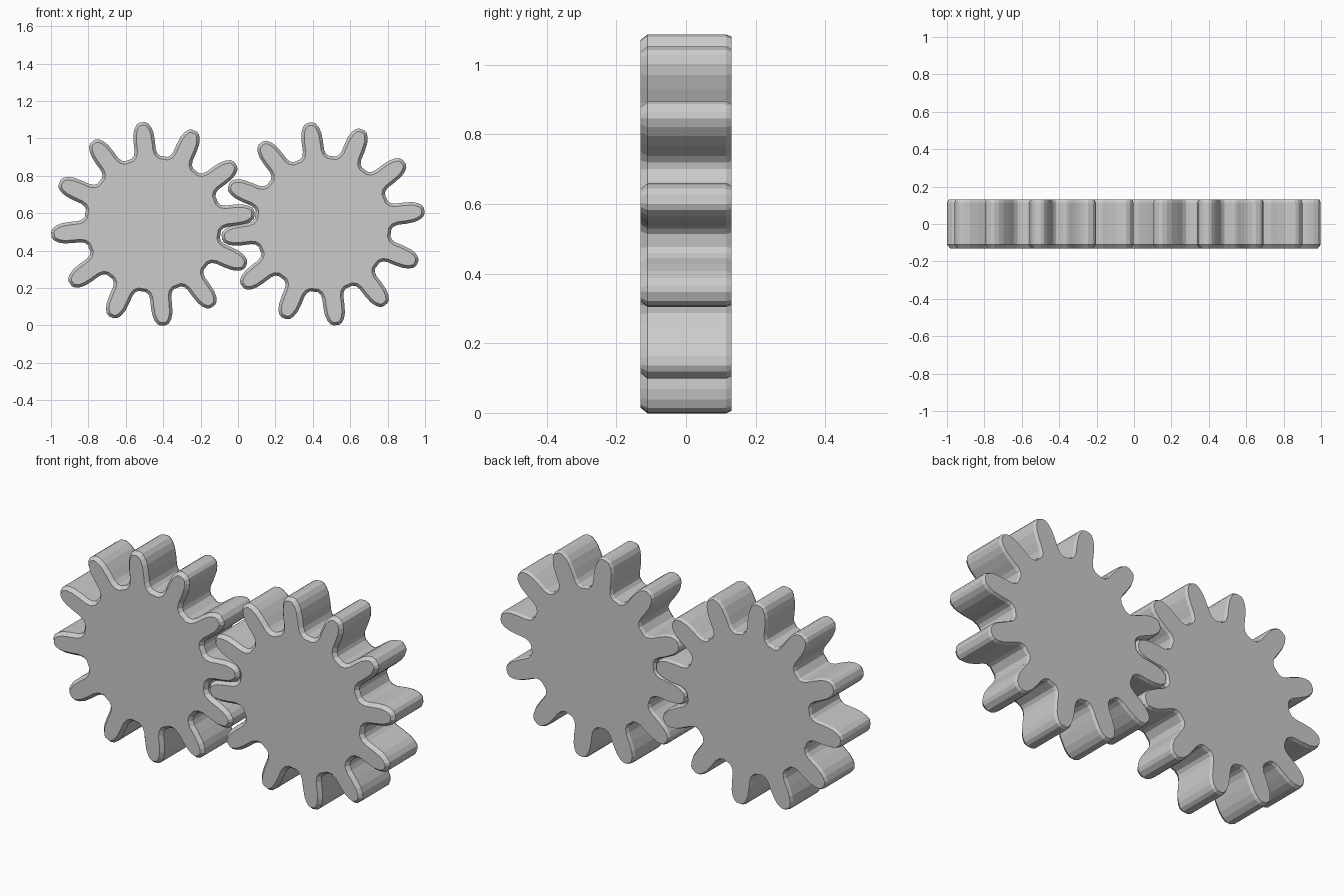
import bpy, bmesh, math
from mathutils import Vector, Matrix

cube = bpy.data.objects.get("Cube")
if cube:
    bpy.data.objects.remove(cube)

TEETH = 12
HALF_DEPTH = 0.13
CENTRE_Z = 0.543

grey = bpy.data.materials.new("plain grey")
grey.use_nodes = True
colour = (0.6, 0.6, 0.6, 1)
grey.diffuse_color = colour
grey.node_tree.nodes["Principled BSDF"].inputs["Base Color"].default_value = colour

# Half of one tooth: (distance from the axle, half width), root to tip
FLANK = [(0.358, 0.076), (0.372, 0.063), (0.395, 0.057), (0.44, 0.057),
         (0.485, 0.054), (0.515, 0.045), (0.537, 0.031), (0.546, 0.014)]


def outline(phase):
    """Counter-clockwise gear outline in the x-z plane."""
    tooth = [Vector((r, -w)) for r, w in FLANK]
    tooth += [Vector((r, w)) for r, w in reversed(FLANK)]
    points = []
    for i in range(TEETH):
        turn = Matrix.Rotation(math.radians(phase) + i * math.tau / TEETH, 2)
        points += [turn @ p for p in tooth]
    return points


def inset(points, amount):
    """Move the outline inward by a fixed amount."""
    result = []
    for i, p in enumerate(points):
        a = (p - points[i - 1]).normalized()
        b = (points[(i + 1) % len(points)] - p).normalized()
        inward = (Vector((-a.y, a.x)) + Vector((-b.y, b.x))).normalized()
        result.append(p + inward * amount)
    return result


def gear(name, x, phase):
    bm = bmesh.new()
    points = outline(phase)
    # Chamfered front rim, straight flanks, finer chamfer at the back
    layers = [(-HALF_DEPTH, 0.016), (-HALF_DEPTH + 0.02, 0),
              (HALF_DEPTH - 0.015, 0), (HALF_DEPTH, 0.007)]
    rings = [[bm.verts.new((p.x, y, p.y)) for p in inset(points, d)]
             for y, d in layers]
    n = len(points)
    for near, far in zip(rings, rings[1:]):
        for i in range(n):
            j = (i + 1) % n
            bm.faces.new((near[i], near[j], far[j], far[i]))
    bm.faces.new(rings[0])
    bm.faces.new(rings[-1])
    bmesh.ops.recalc_face_normals(bm, faces=bm.faces)
    mesh = bpy.data.meshes.new(name)
    bm.to_mesh(mesh)
    bm.free()
    mesh.materials.append(grey)
    obj = bpy.data.objects.new(name, mesh)
    obj.location = (x, 0, CENTRE_Z)
    bpy.context.collection.objects.link(obj)


gear("left_side_gear", -0.455, 6)
gear("right_side_gear", 0.455, 7.5)
